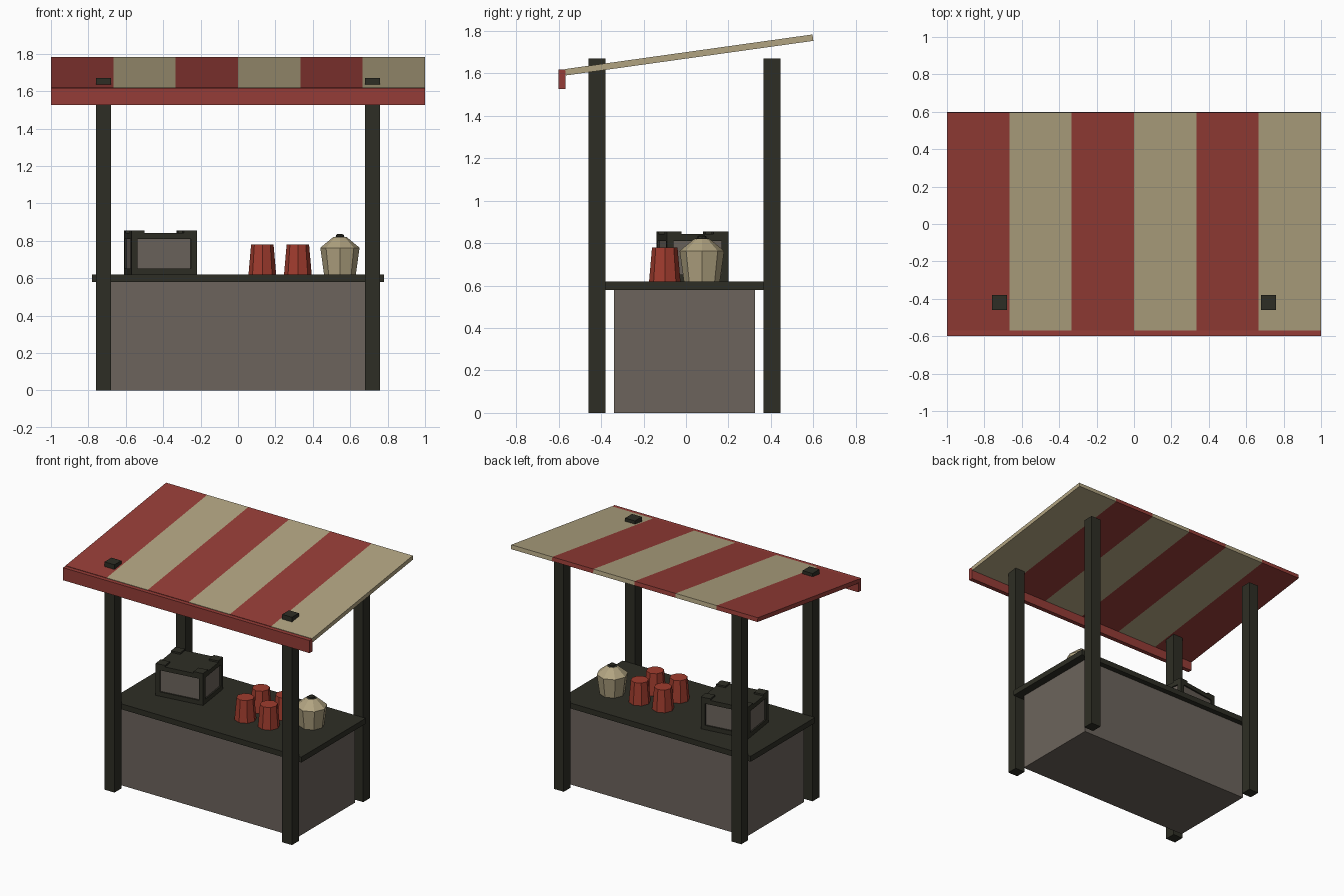
import bpy, bmesh, math
from mathutils import Matrix, Vector

cube = bpy.data.objects.get("Cube")
if cube:
    bpy.data.objects.remove(cube, do_unlink=True)


def material(name, color):
    m = bpy.data.materials.new(name)
    m.use_nodes = True
    m.diffuse_color = (*color, 1)
    m.node_tree.nodes["Principled BSDF"].inputs["Base Color"].default_value = (*color, 1)
    return m


RED = material("awning red", (0.30, 0.046, 0.038))
CREAM = material("cream", (0.44, 0.37, 0.22))
DARK = material("dark wood", (0.027, 0.027, 0.018))
GREY = material("warm grey", (0.15, 0.127, 0.107))
CUP = material("cup red", (0.35, 0.045, 0.027))


def finish(name, bm, mats):
    bmesh.ops.recalc_face_normals(bm, faces=bm.faces)
    mesh = bpy.data.meshes.new(name)
    bm.to_mesh(mesh)
    bm.free()
    for m in mats:
        mesh.materials.append(m)
    ob = bpy.data.objects.new(name, mesh)
    bpy.context.collection.objects.link(ob)
    return ob


def add_box(bm, lo, hi):
    lo, hi = Vector(lo), Vector(hi)
    mat = Matrix.Translation((lo + hi) / 2) @ Matrix.Diagonal((*(hi - lo), 1))
    return bmesh.ops.create_cube(bm, size=1, matrix=mat)["verts"]


def box(name, lo, hi, mat):
    bm = bmesh.new()
    add_box(bm, lo, hi)
    return finish(name, bm, [mat])


def turned(name, profile, x, y, mats, dark_above=None, sides=8):
    """Faceted solid from (radius, height) rings, standing on the counter."""
    bm = bmesh.new()
    rings = []
    for r, z in profile:
        rings.append([bm.verts.new((r * math.cos(a), r * math.sin(a), z))
                      for a in (math.tau * i / sides for i in range(sides))])
    for a, b in zip(rings, rings[1:]):
        for i in range(sides):
            j = (i + 1) % sides
            bm.faces.new((a[i], a[j], b[j], b[i]))
    bm.faces.new(rings[0])
    bm.faces.new(rings[-1])
    if dark_above is not None:
        for f in bm.faces:
            f.material_index = int(f.calc_center_median().z > dark_above)
    ob = finish(name, bm, mats)
    ob.location = (x, y, COUNTER_TOP)
    return ob


COUNTER_TOP = 0.62

# Posts
for side, x in (("right", -0.72), ("left", 0.72)):
    for end, y in (("front", -0.42), ("back", 0.405)):
        box(f"{end}_{side}_post", (x - 0.04, y - 0.04, 0), (x + 0.04, y + 0.04, 1.67), DARK)

# Stall body and counter
box("stall_body", (-0.72, -0.34, 0), (0.72, 0.325, 0.58), GREY)
box("counter", (-0.78, -0.38, 0.58), (0.78, 0.365, COUNTER_TOP), DARK)

# Striped sloping awning, six strips of alternating colour
bm = bmesh.new()
STRIPES = 6
section = ((-0.566, 1.59), (0.6, 1.753), (0.596, 1.783), (-0.57, 1.62))
rings = [[bm.verts.new((-1 + 2 * i / STRIPES, y, z)) for y, z in section]
         for i in range(STRIPES + 1)]
for i in range(STRIPES):
    for k in range(4):
        n = (k + 1) % 4
        f = bm.faces.new((rings[i][k], rings[i][n], rings[i + 1][n], rings[i + 1][k]))
        f.material_index = i % 2
bm.faces.new(rings[0]).material_index = 0
bm.faces.new(rings[-1]).material_index = 1
finish("awning", bm, [RED, CREAM])
box("awning_valance", (-1, -0.6, 1.525), (1, -0.568, 1.617), RED)

# Small oven with a recessed window on each side
W, D, H = 0.353, 0.293, 0.222
bm = bmesh.new()
add_box(bm, (-W / 2, -D / 2, 0), (W / 2, D / 2, H))
bm.normal_update()
walls = [f for f in bm.faces if abs(f.normal.z) < 0.5]
for f in walls:
    bmesh.ops.inset_individual(bm, faces=[f], thickness=0.045)
    bmesh.ops.inset_individual(bm, faces=[f], thickness=0.0005, depth=-0.01)
    f.material_index = 1
for sx in (-1, 1):
    for sy in (-1, 1):
        cx, cy = sx * (W / 2 - 0.035), sy * (D / 2 - 0.035)
        add_box(bm, (cx - 0.035, cy - 0.035, H - 0.005), (cx + 0.035, cy + 0.035, H + 0.012))
oven = finish("oven", bm, [DARK, GREY])
oven.location = (-0.415, 0.03, COUNTER_TOP)
oven.rotation_euler.z = math.radians(8)

# Cups standing upside down
for x in (0.13, 0.32):
    for y in (-0.10, 0.08):
        turned("cup", [(0.074, 0), (0.06, 0.16)], x, y, [CUP])

# Lidded jar with a dark knob
turned("jar", [(0.085, 0), (0.105, 0.143), (0.036, 0.2), (0.022, 0.202), (0.022, 0.21), (0.012, 0.217)],
       0.545, 0.075, [CREAM, DARK], dark_above=0.2005)
